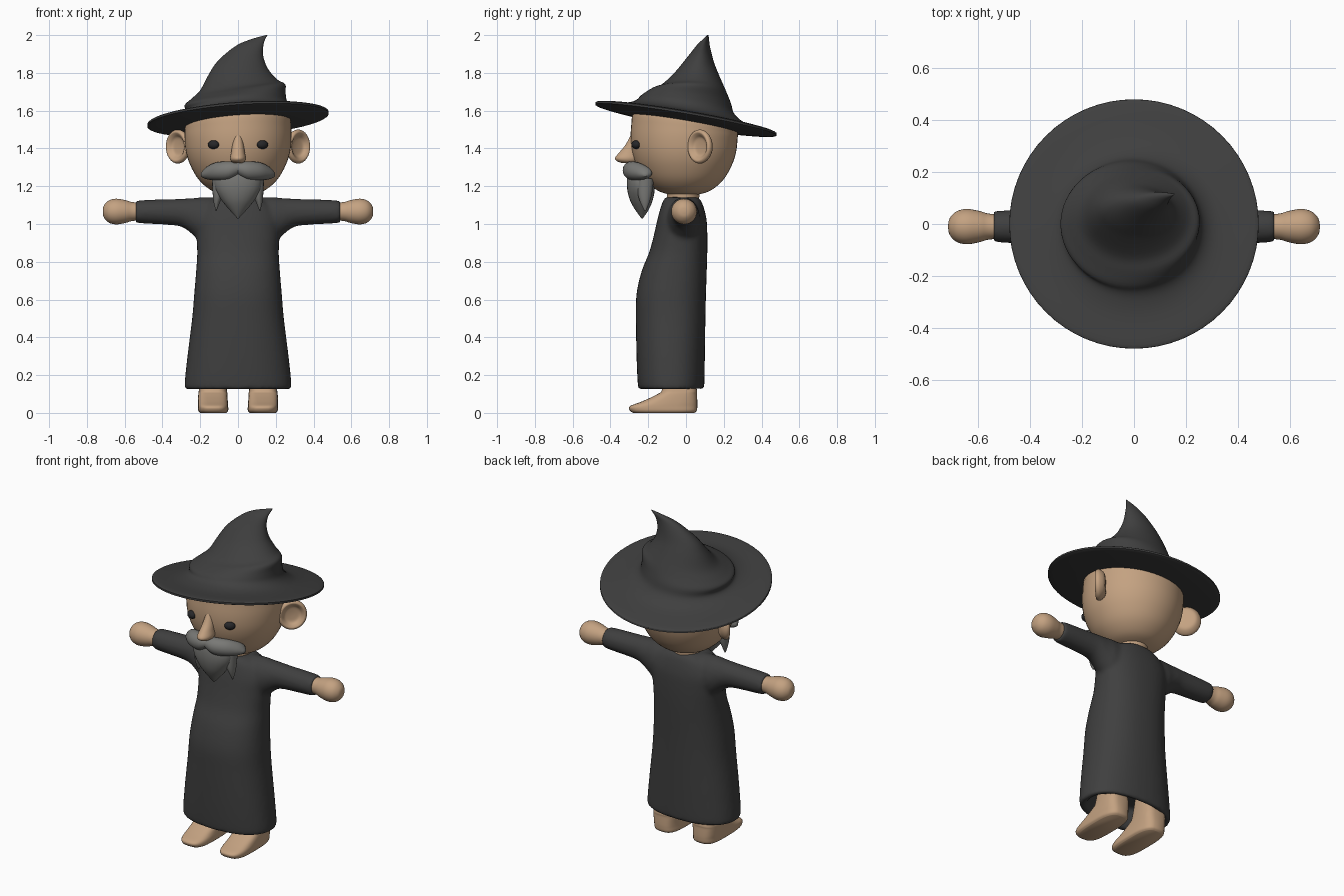
import bpy, bmesh, math
from mathutils import Vector, Matrix


def material(name, rgb):
    m = bpy.data.materials.new(name)
    m.diffuse_color = (*rgb, 1)
    return m


CLOTH = material("charcoal cloth", (0.05, 0.05, 0.05))
SKIN = material("tan skin", (0.55, 0.36, 0.22))
HAIR = material("grey hair", (0.19, 0.19, 0.18))
EYE = material("black eye", (0.02, 0.02, 0.022))


def upright(u, v, w):
    return (u, v, w)


def upright_left(u, v, w):
    return (-u, v, w)


def sideways(u, v, w):
    return (w, v, u)


def sideways_left(u, v, w):
    return (-w, v, u)


def spline(a, b, c, d, t):
    return 0.5 * (2 * b + (c - a) * t + (2 * a - 5 * b + 4 * c - d) * t * t
                  + (3 * b - a - 3 * c + d) * t ** 3)


def loft(bm, rings, place=upright, n=40, steps=4, power=2.0):
    """Ring: (height, u0, u1, v0, v1[, tilt_u, tilt_v]), splined between rings."""
    rings = [tuple(r) + (0,) * (7 - len(r)) for r in rings]
    dense = []
    for i in range(len(rings) - 1):
        a, b = rings[max(i - 1, 0)], rings[i]
        c, d = rings[i + 1], rings[min(i + 2, len(rings) - 1)]
        for s in range(steps):
            dense.append([spline(*q, s / steps) for q in zip(a, b, c, d)])
    dense.append(rings[-1])
    loops = []
    for w, u0, u1, v0, v1, tu, tv in dense:
        loop = []
        for k in range(n):
            ang = 2 * math.pi * k / n
            cs, sn = math.cos(ang), math.sin(ang)
            du = math.copysign(abs(cs) ** (2 / power), cs) * (u1 - u0) / 2
            dv = math.copysign(abs(sn) ** (2 / power), sn) * (v1 - v0) / 2
            p = place((u0 + u1) / 2 + du, (v0 + v1) / 2 + dv, w + tu * du + tv * dv)
            loop.append(bm.verts.new(p))
        loops.append(loop)
    for lo, hi in zip(loops, loops[1:]):
        for k in range(n):
            bm.faces.new((lo[k], lo[(k + 1) % n], hi[(k + 1) % n], hi[k]))
    bm.faces.new(loops[0][::-1])
    bm.faces.new(loops[-1])


def finish(name, bm, mat, angle=50):
    bmesh.ops.recalc_face_normals(bm, faces=bm.faces[:])
    me = bpy.data.meshes.new(name)
    bm.to_mesh(me)
    bm.free()
    me.materials.append(mat)
    ob = bpy.data.objects.new(name, me)
    bpy.context.collection.objects.link(ob)
    bpy.ops.object.select_all(action='DESELECT')
    ob.select_set(True)
    bpy.context.view_layer.objects.active = ob
    bpy.ops.object.shade_smooth_by_angle(angle=math.radians(angle))
    return ob


def rounds(rows, cu=0.0, cv=0.0, tilt=(0, 0)):
    """Circular rings from (height, radius) pairs."""
    return [(w, cu - r, cu + r, cv - r, cv + r, *tilt) for w, r in rows]


BRIM = (0.07, -0.17)   # slope of the hat brim

# Robe: hollow hem, rounded belly, sleeves fused in
bm = bmesh.new()
loft(bm, [(0.24, -0.20, 0.20, -0.18, 0.04), (0.16, -0.235, 0.235, -0.205, 0.06),
          (0.13, -0.25, 0.25, -0.22, 0.07), (0.125, -0.275, 0.275, -0.245, 0.09),
          (0.15, -0.283, 0.283, -0.255, 0.097), (0.30, -0.268, 0.268, -0.262, 0.10),
          (0.50, -0.243, 0.243, -0.265, 0.103), (0.63, -0.232, 0.232, -0.262, 0.106),
          (0.75, -0.222, 0.222, -0.235, 0.11), (0.85, -0.216, 0.216, -0.195, 0.113),
          (0.95, -0.22, 0.22, -0.168, 0.113), (1.03, -0.22, 0.22, -0.15, 0.108),
          (1.10, -0.18, 0.18, -0.13, 0.09), (1.135, -0.12, 0.12, -0.115, 0.072),
          (1.142, -0.09, 0.09, -0.10, 0.055)], power=2.3)
for place in (sideways, sideways_left):
    loft(bm, [(0.05, 0.88, 1.14, -0.10, 0.07), (0.18, 0.90, 1.142, -0.10, 0.075),
              (0.23, 0.935, 1.138, -0.09, 0.066), (0.28, 0.975, 1.135, -0.08, 0.06),
              (0.34, 0.993, 1.132, -0.075, 0.055), (0.53, 1.005, 1.125, -0.071, 0.051),
              (0.537, 1.02, 1.11, -0.055, 0.035)], place)
robe = finish("robe", bm, CLOTH)
fuse = robe.modifiers.new("fuse", 'REMESH')
fuse.mode = 'VOXEL'
fuse.voxel_size = 0.012
fuse.use_smooth_shade = True
soft = robe.modifiers.new("soften", 'SMOOTH')
soft.factor = 0.5
soft.iterations = 6

# Hat: thin tilted brim flowing into a folded, bent crown
bm = bmesh.new()
loft(bm, rounds([(1.53, 0.20), (1.53, 0.30), (1.545, 0.46), (1.556, 0.479),
                 (1.567, 0.465), (1.577, 0.36), (1.592, 0.30)], tilt=BRIM) +
     [(1.62, -0.275, 0.262, -0.262, 0.255, 0.09, -0.14),
      (1.66, -0.283, 0.252, -0.235, 0.238, 0.12, -0.09),
      (1.70, -0.25, 0.25, -0.185, 0.217, 0.16, -0.05),
      (1.735, -0.20, 0.212, -0.13, 0.198, 0.13, 0),
      (1.80, -0.155, 0.168, -0.062, 0.17, 0.05, 0),
      (1.85, -0.118, 0.145, -0.02, 0.15),
      (1.90, -0.068, 0.132, 0.02, 0.136),
      (1.95, 0.0, 0.135, 0.06, 0.125),
      (1.98, 0.075, 0.145, 0.092, 0.122),
      (2.0, 0.148, 0.156, 0.112, 0.118)], n=64)
finish("hat", bm, CLOTH)

# Head with its top tucked under the hat
bm = bmesh.new()
loft(bm, rounds([(1.15, 0.02), (1.157, 0.08), (1.18, 0.145), (1.235, 0.208), (1.31, 0.252),
                 (1.38, 0.275), (1.45, 0.283)], cv=-0.01) +
     rounds([(1.50, 0.282)], cv=-0.008, tilt=(0.03, -0.08)) +
     rounds([(1.545, 0.274), (1.575, 0.23), (1.59, 0.10), (1.592, 0.02)], cv=-0.005, tilt=BRIM),
     n=48)
finish("head", bm, SKIN)

# Neck
bm = bmesh.new()
loft(bm, rounds([(1.08, 0.085), (1.14, 0.085), (1.19, 0.09)], cv=-0.015))
finish("neck", bm, SKIN)

# Nose
bm = bmesh.new()
loft(bm, [(1.322, -0.02, 0.02, -0.335, -0.26), (1.332, -0.036, 0.036, -0.365, -0.25),
          (1.35, -0.042, 0.042, -0.376, -0.24), (1.38, -0.036, 0.036, -0.352, -0.24),
          (1.42, -0.03, 0.03, -0.32, -0.24), (1.47, -0.02, 0.02, -0.293, -0.25)], n=24)
finish("nose", bm, SKIN)

# Cupped ears facing forward and outward, and eyes
for side, s in (("right", 1), ("left", -1)):
    bm = bmesh.new()
    loft(bm, rounds([(-0.03, 0.03), (-0.025, 0.065), (0.0, 0.088), (0.018, 0.088),
                     (0.026, 0.076), (0.018, 0.062), (0.004, 0.045), (0.0, 0.01)]), n=32)
    turn = Matrix(((0.69 * s, 0, 0.72 * s), (0.72, 0, -0.69), (0, 1, 0)))
    for v in bm.verts:
        p = Vector((v.co.x * 0.92, v.co.y * 1.0, v.co.z))
        v.co = turn @ p + Vector((0.312 * s, 0.08, 1.41))
    finish(side + "_ear", bm, SKIN)

    bm = bmesh.new()
    bmesh.ops.create_uvsphere(bm, u_segments=20, v_segments=12, radius=1)
    for v in bm.verts:
        p = Vector((v.co.x * 0.031, v.co.y * 0.022, v.co.z * 0.023))
        v.co = Matrix.Rotation(0.45 * s, 3, 'Z') @ p + Vector((0.13 * s, -0.265, 1.42))
    finish(side + "_eye", bm, EYE)

# Beard with a central point and side locks
bm = bmesh.new()
loft(bm, [(1.30, -0.06, 0.06, -0.30, -0.22), (1.25, -0.12, 0.12, -0.312, -0.17),
          (1.19, -0.122, 0.122, -0.312, -0.165), (1.13, -0.09, 0.09, -0.298, -0.175),
          (1.08, -0.05, 0.05, -0.272, -0.195), (1.03, -0.004, 0.004, -0.236, -0.228)], n=24)
for place in (upright, upright_left):
    loft(bm, [(1.24, 0.07, 0.138, -0.26, -0.17), (1.16, 0.078, 0.134, -0.255, -0.18),
              (1.11, 0.098, 0.128, -0.24, -0.195), (1.07, 0.113, 0.118, -0.22, -0.212)],
         place, n=16)
finish("beard", bm, HAIR)

# Moustache
bm = bmesh.new()
for place in (sideways, sideways_left):
    loft(bm, [(-0.01, 1.265, 1.325, -0.325, -0.25), (0.05, 1.235, 1.332, -0.335, -0.24),
              (0.12, 1.232, 1.325, -0.31, -0.21), (0.17, 1.238, 1.30, -0.265, -0.18),
              (0.197, 1.252, 1.268, -0.225, -0.205)], place, n=20)
finish("moustache", bm, HAIR)

# Mitten hands and bare feet
for side, up, across in (("right", upright, sideways), ("left", upright_left, sideways_left)):
    bm = bmesh.new()
    loft(bm, rounds([(0.50, 0.046), (0.56, 0.05), (0.595, 0.06), (0.645, 0.068),
                     (0.685, 0.058), (0.71, 0.032), (0.716, 0.006)], 1.066, -0.01), across, n=32)
    finish(side + "_hand", bm, SKIN)

    bm = bmesh.new()
    loft(bm, [(0.0, 0.062, 0.20, -0.28, 0.045), (0.012, 0.052, 0.21, -0.297, 0.057),
              (0.035, 0.052, 0.212, -0.298, 0.06), (0.06, 0.054, 0.212, -0.235, 0.06),
              (0.10, 0.056, 0.21, -0.15, 0.058), (0.13, 0.06, 0.206, -0.125, 0.056),
              (0.27, 0.075, 0.19, -0.10, 0.02)], up, n=32, power=3.2)
    finish(side + "_foot", bm, SKIN)
